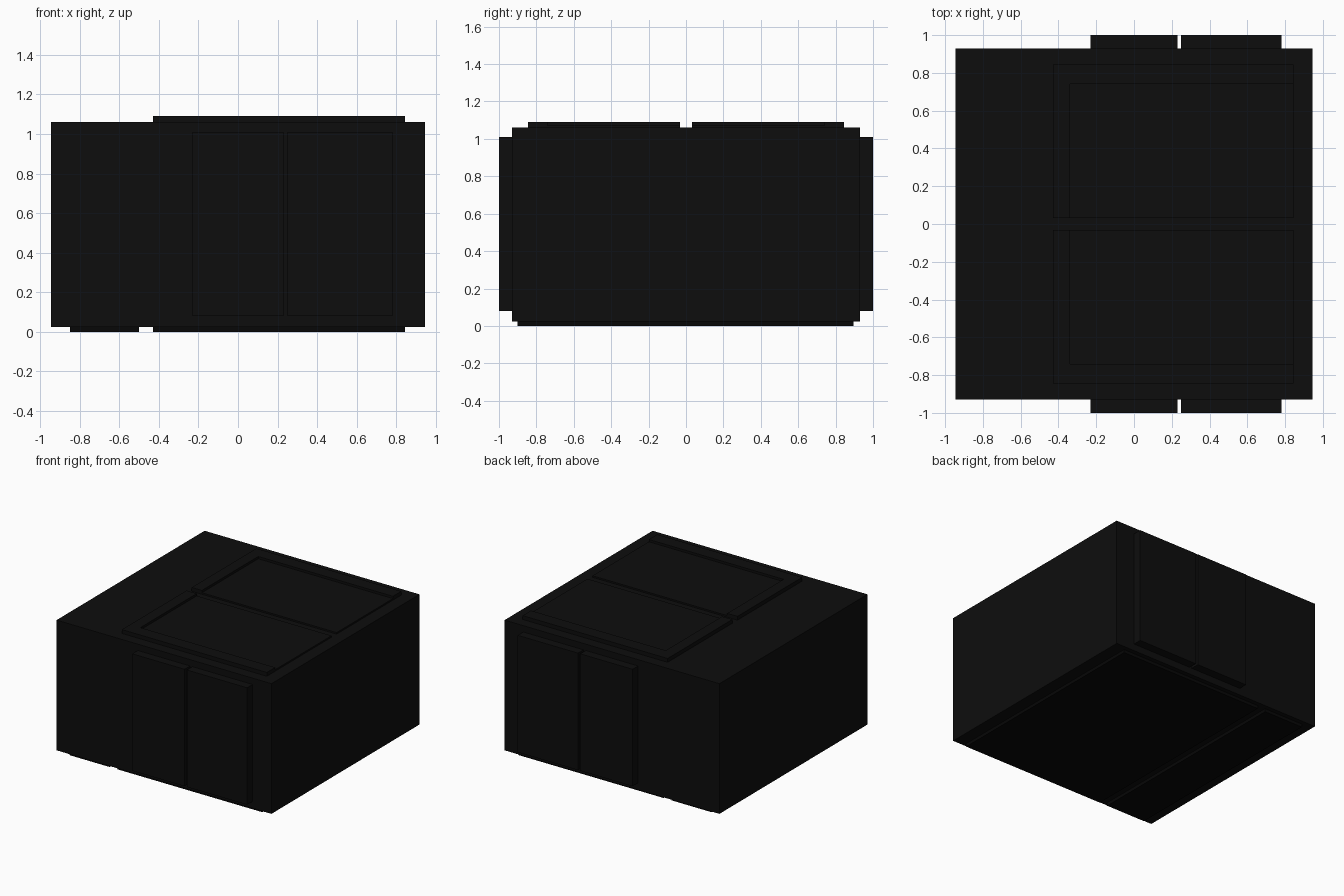
import bpy

if "Cube" in bpy.data.objects:
    bpy.data.objects.remove(bpy.data.objects["Cube"])


def material(name, colour):
    m = bpy.data.materials.new(name)
    m.diffuse_color = (*colour, 1.0)
    m.use_nodes = True
    m.node_tree.nodes["Principled BSDF"].inputs["Base Color"].default_value = m.diffuse_color
    return m


BLACK = material("matte black", (0.004, 0.004, 0.004))
DARK = material("deep black", (0.002, 0.002, 0.002))


def box(name, x, y, z, mat=BLACK):
    """Box from (min, max) ranges on each axis."""
    xs, ys, zs = sorted(x), sorted(y), sorted(z)
    verts = [(a, b, c) for c in zs for b in ys for a in xs]
    faces = [(0, 2, 3, 1), (4, 5, 7, 6), (0, 1, 5, 4),
             (2, 6, 7, 3), (0, 4, 6, 2), (1, 3, 7, 5)]
    me = bpy.data.meshes.new(name)
    me.from_pydata(verts, [], faces)
    me.materials.append(mat)
    ob = bpy.data.objects.new(name, me)
    bpy.context.collection.objects.link(ob)
    return ob


def prism(name, outline, z, mat=BLACK):
    """Vertical extrusion of an anticlockwise outline."""
    n = len(outline)
    verts = [(a, b, c) for c in z for a, b in outline]
    faces = [tuple(reversed(range(n))), tuple(range(n, 2 * n))]
    faces += [(i, (i + 1) % n, n + (i + 1) % n, n + i) for i in range(n)]
    me = bpy.data.meshes.new(name)
    me.from_pydata(verts, [], faces)
    me.materials.append(mat)
    ob = bpy.data.objects.new(name, me)
    bpy.context.collection.objects.link(ob)


# Main body
box("body", (-0.945, 0.945), (-0.93, 0.93), (0.025, 1.06))

for s, side in ((-1, "front"), (1, "back")):
    # Top panel: low field with a raised L-shaped rim on its outer edges
    box(f"{side}_top_field", (-0.34, 0.845), (s * 0.032, s * 0.74), (1.06, 1.072))
    rim = [(-0.43, 0.032), (-0.34, 0.032), (-0.34, 0.74),
           (0.845, 0.74), (0.845, 0.845), (-0.43, 0.845)]
    rim = [(a, s * b) for a, b in rim]
    prism(f"{side}_top_rim", rim if s > 0 else rim[::-1], (1.06, 1.09))

    # Two side panels standing proud of the body
    for label, x in (("left", (-0.23, 0.23)), ("right", (0.25, 0.78))):
        box(f"{side}_{label}_panel", x, (s * 0.93, s * 1.0), (0.08, 1.01))

# Plates under the body
box("large_base_plate", (-0.43, 0.845), (-0.9, 0.895), (0.0, 0.025), DARK)
box("small_base_plate", (-0.85, -0.5), (-0.9, 0.895), (0.0, 0.025), DARK)
